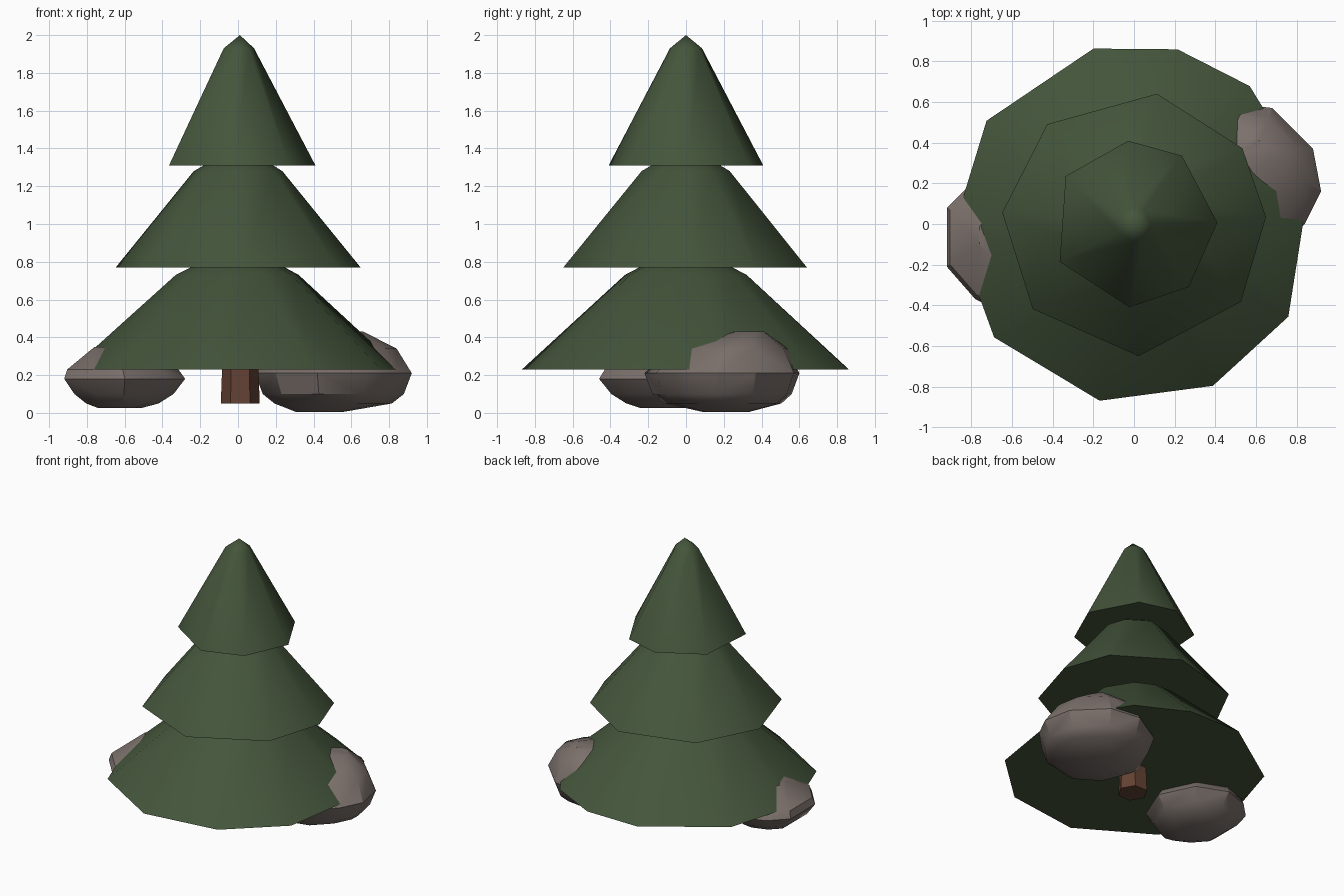
import bpy, bmesh
from math import cos, sin, radians, tau

cube = bpy.data.objects.get("Cube")
if cube:
    bpy.data.objects.remove(cube, do_unlink=True)


def make_material(name, rgb):
    mat = bpy.data.materials.new(name)
    mat.use_nodes = True
    mat.diffuse_color = (*rgb, 1)
    mat.node_tree.nodes["Principled BSDF"].inputs["Base Color"].default_value = (*rgb, 1)
    return mat


green = make_material("needle green", (0.058, 0.091, 0.044))
brown = make_material("bark brown", (0.127, 0.054, 0.034))
stone = make_material("stone grey", (0.2, 0.165, 0.15))


def finish(bm, name, mat, smooth_angle):
    bmesh.ops.recalc_face_normals(bm, faces=bm.faces)
    mesh = bpy.data.meshes.new(name)
    bm.to_mesh(mesh)
    bm.free()
    mesh.materials.append(mat)
    obj = bpy.data.objects.new(name, mesh)
    bpy.context.collection.objects.link(obj)
    bpy.ops.object.select_all(action="DESELECT")
    obj.select_set(True)
    bpy.context.view_layer.objects.active = obj
    bpy.ops.object.shade_smooth_by_angle(angle=radians(smooth_angle))
    return obj


def bridge(bm, lower, upper):
    count = len(lower)
    for i in range(count):
        j = (i + 1) % count
        bm.faces.new((lower[i], lower[j], upper[j], upper[i]))


def foliage_tier(name, angles, radius, base_z, bend_radius, bend_z, tip_z):
    """Uneven many-sided cone with a blunt tip and a closed underside."""
    bm = bmesh.new()
    rings = [[bm.verts.new((r * cos(radians(a)), r * sin(radians(a)), z)) for a in angles]
             for r, z in ((radius, base_z), (bend_radius, bend_z))]
    bridge(bm, *rings)
    bm.faces.new(rings[0])
    tip = bm.verts.new((0.01, 0, tip_z))
    for i, vert in enumerate(rings[1]):
        bm.faces.new((vert, rings[1][(i + 1) % len(angles)], tip))
    return finish(bm, name, green, 60)


def rock(name, outline, levels):
    """Hull around one outline, shrunk about a drifting centre at each height."""
    bm = bmesh.new()
    for z, scale, cx, cy in levels:
        for x, y in outline:
            bm.verts.new((cx + (x - cx) * scale, cy + (y - cy) * scale, z))
    result = bmesh.ops.convex_hull(bm, input=bm.verts)
    loose = {v for v in result["geom_interior"] if isinstance(v, bmesh.types.BMVert)}
    bmesh.ops.delete(bm, geom=list(loose), context="VERTS")
    return finish(bm, name, stone, 32)


# Foliage, bottom to top
foliage_tier("lower_foliage", (13, 50, 76, 103, 145, 181, 219, 259, 296, 329),
             0.885, 0.23, 0.33, 0.73, 0.9)
foliage_tier("middle_foliage", (3, 35, 80, 131, 175, 220, 272, 324),
             0.65, 0.77, 0.235, 1.28, 1.42)
foliage_tier("upper_foliage", (1, 55, 94, 145, 207, 267, 311),
             0.41, 1.31, 0.085, 1.93, 2.0)

# Trunk, slightly flared at the foot
bm = bmesh.new()
trunk_rings = [[bm.verts.new((0.012 + r * cos(tau * i / 6), r * sin(tau * i / 6), z))
                for i in range(6)] for r, z in ((0.103, 0.05), (0.09, 0.4))]
bridge(bm, *trunk_rings)
for ring in trunk_rings:
    bm.faces.new(ring)
finish(bm, "trunk", brown, 30)

# Rocks half tucked under the lowest foliage
rock("large_rock",
     ((0.92, 0.16), (0.88, 0.37), (0.68, 0.57), (0.45, 0.6), (0.2, 0.45),
      (0.09, 0.2), (0.2, -0.08), (0.42, -0.22), (0.68, -0.16), (0.84, 0)),
     ((0.005, 0.3, 0.4, 0.22), (0.05, 0.75, 0.5, 0.22), (0.1, 0.9, 0.5, 0.2),
      (0.21, 1, 0.5, 0.2), (0.34, 0.75, 0.6, 0.36), (0.43, 0.2, 0.6, 0.37)))
rock("small_rock",
     ((-0.92, 0.08), (-0.92, -0.21), (-0.78, -0.37), (-0.6, -0.46),
      (-0.38, -0.33), (-0.28, -0.08), (-0.4, 0.17), (-0.62, 0.26), (-0.8, 0.2)),
     ((0.025, 0.35, -0.64, -0.12), (0.05, 0.6, -0.63, -0.1), (0.1, 0.82, -0.62, -0.1),
      (0.18, 1, -0.6, -0.1), (0.23, 0.92, -0.72, -0.08), (0.35, 0.3, -0.69, -0.05)))
